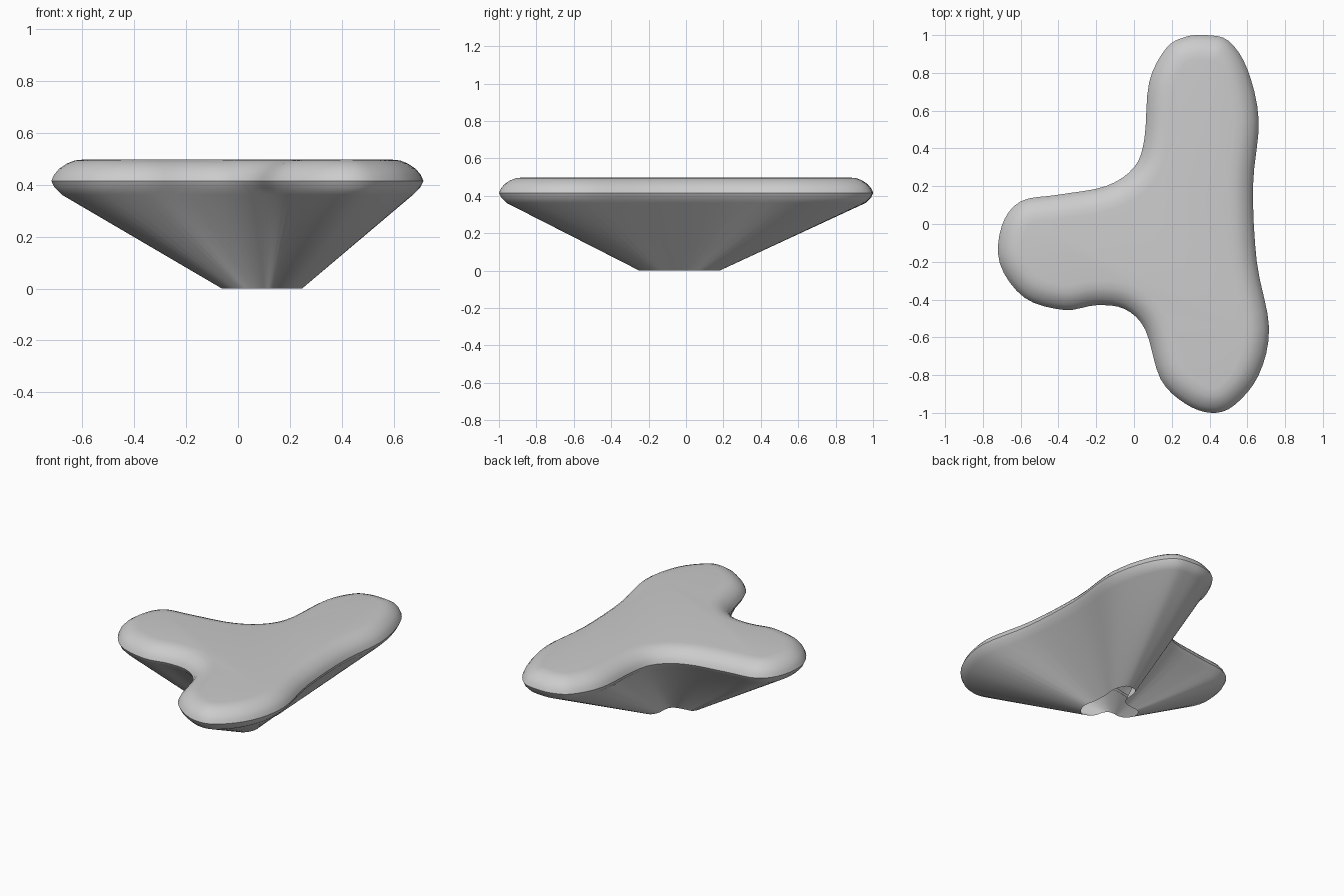
import bpy
import bmesh
from math import radians
from mathutils import Vector

cube = bpy.data.objects.get("Cube")
if cube:
    bpy.data.objects.remove(cube, do_unlink=True)

# Three-lobed outline, clockwise, in hundredths of a unit
OUTLINE = [(38, 100), (50, 97), (60, 82), (66, 55), (63, 20), (65, -20),
           (71.5, -55), (66, -80), (53, -96), (41, -100), (27, -95),
           (14, -82), (6, -56), (-5, -45), (-20, -43), (-37, -45.5),
           (-58, -39), (-71, -21), (-70, -1), (-60, 12), (-40, 15.5),
           (-15, 20), (0, 30), (5.5, 45), (8, 75), (17, 93), (27, 99)]

# Rim steps from the top face down: inset and height
RIM = [(.13, .498), (.09, .494), (.06, .482), (.03, .462), (.01, .438),
       (0, .415), (.012, .39), (.04, .362)]
FOOT_SCALE, FOOT_CENTRE = .215, Vector((.093, -.035))
STEPS = 4


def smooth_loop(points, steps):
    """Closed Catmull-Rom curve through the points."""
    pts = [Vector(p) / 100 for p in points]
    n, out = len(pts), []
    for i in range(n):
        a, b, c, d = (pts[(i + k) % n] for k in (-1, 0, 1, 2))
        for s in range(steps):
            t = s / steps
            out.append((b * 2 + (c - a) * t + (a * 2 - b * 5 + c * 4 - d) * t ** 2
                        + (b * 3 - a - c * 3 + d) * t ** 3) / 2)
    return out


def inset_loop(loop, amount):
    """Move each point of a clockwise loop inward."""
    out = []
    for i, p in enumerate(loop):
        along = (loop[(i + 1) % len(loop)] - loop[i - 1]).normalized()
        out.append(p + Vector((along.y, -along.x)) * amount)
    return out


def make_material(name, colour):
    mat = bpy.data.materials.new(name)
    mat.use_nodes = True
    mat.diffuse_color = colour
    mat.node_tree.nodes["Principled BSDF"].inputs["Base Color"].default_value = colour
    return mat


# Table body: flat top, rounded rim and flared skirt, open underneath
bm = bmesh.new()
outline = smooth_loop(OUTLINE, STEPS)
rings = [(inset_loop(outline, amount), z) for amount, z in RIM]
rings.append(([p * FOOT_SCALE + FOOT_CENTRE for p in outline], 0))
verts = [[bm.verts.new((p.x, p.y, z)) for p in loop] for loop, z in rings]
bm.faces.new(verts[0])
for upper, lower in zip(verts, verts[1:]):
    for i in range(len(upper)):
        bm.faces.new((upper[i - 1], upper[i], lower[i], lower[i - 1]))
bmesh.ops.recalc_face_normals(bm, faces=bm.faces)

mesh = bpy.data.meshes.new("table_body")
bm.to_mesh(mesh)
bm.free()
mesh.materials.append(make_material("light grey", (.6, .6, .6, 1)))
body = bpy.data.objects.new("table_body", mesh)
bpy.context.collection.objects.link(body)
bpy.context.view_layer.objects.active = body
body.select_set(True)
bpy.ops.object.shade_smooth_by_angle(angle=radians(40))
